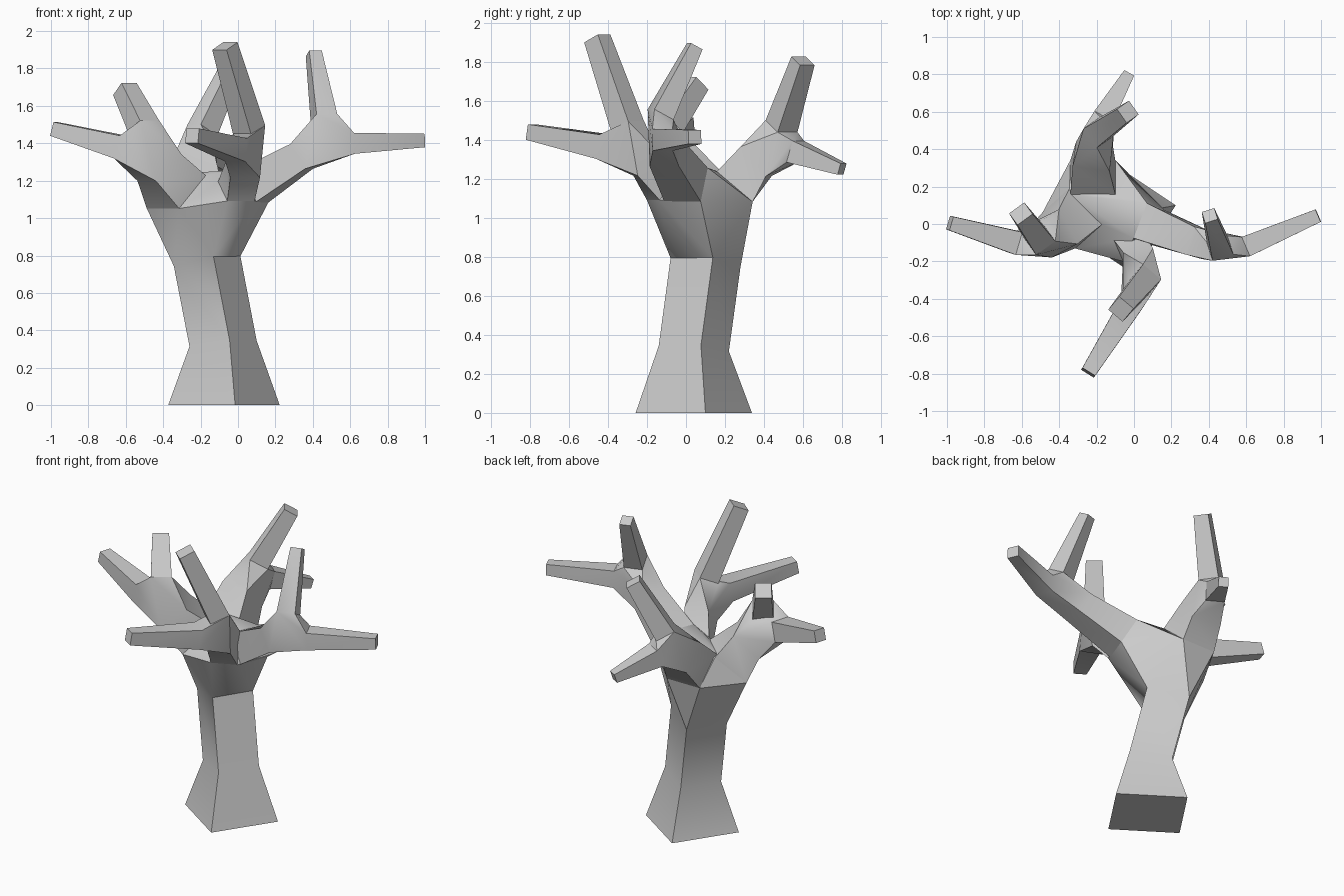
import bpy, bmesh, math
from mathutils import Vector

if "Cube" in bpy.data.objects:
    bpy.data.objects.remove(bpy.data.objects["Cube"])

bm = bmesh.new()
UP = Vector((0, 0, 1))


def ring(c, half, d, ref=UP):
    """Four corners of a square section at c, facing along d."""
    c, d = Vector(c), Vector(d).normalized()
    u = d.cross(Vector(ref)).normalized()
    v = u.cross(d)
    return [bm.verts.new(c + half * (a * u + b * v))
            for a, b in ((-1, -1), (1, -1), (1, 1), (-1, 1))]


def bridge(a, b):
    for i in range(4):
        j = (i + 1) % 4
        bm.faces.new((a[i], a[j], b[j], b[i]))


def joint(rings):
    """Wrap a hull round several sections, leaving each section open."""
    verts = [v for r in rings for v in r]
    res = bmesh.ops.convex_hull(bm, input=verts, use_existing_faces=False)
    hull = {f for f in res["geom"] if isinstance(f, bmesh.types.BMFace)}
    inner = [f for f in hull if any(all(v in r for v in f.verts) for r in rings)]
    bmesh.ops.delete(bm, geom=inner, context='FACES_ONLY')
    for e in [e for e in bm.edges if e.is_wire]:
        bm.edges.remove(e)


def bough(c1, h1, c2, h2, forks):
    """Thick limb that splits into two tapering branches; returns its root section."""
    c1, c2 = Vector(c1), Vector(c2)
    mid = sum((Vector(f[0]) for f in forks), Vector()) / len(forks)
    root = ring(c1, h1, c2 - c1)
    end = ring(c2, h2, mid - c1)
    bridge(root, end)
    starts = []
    for fc, fh, tc, th in forks:
        d = Vector(tc) - Vector(fc)
        start, tip = ring(fc, fh, d), ring(tc, th, d)
        bridge(start, tip)
        bm.faces.new(tip)
        starts.append(start)
    joint([end] + starts)
    return root


# Trunk: flared square base, leaning back and left
side = (0.24, 0.36, 0)
trunk = [ring((-0.075, 0.04, 0), 0.215, (0, 0, 1), side),
         ring((-0.08, 0.04, 0.33), 0.13, (-0.1, 0.06, 1), side),
         ring((-0.165, 0.10, 0.77), 0.13, (-0.17, 0.1, 1), side)]
bm.faces.new(trunk[0])
bridge(trunk[0], trunk[1])
bridge(trunk[1], trunk[2])

# Four boughs, each forking in two
left = bough((-0.33, 0.03, 1.14), 0.13, (-0.42, -0.05, 1.27), 0.105,
             [((-0.63, -0.10, 1.38), 0.063, (-0.985, 0.005, 1.477), 0.038),
              ((-0.50, -0.09, 1.48), 0.063, (-0.605, 0.055, 1.69), 0.05)])
back = bough((-0.22, 0.25, 1.16), 0.12, (-0.22, 0.36, 1.29), 0.10,
             [((-0.19, 0.49, 1.47), 0.062, (-0.033, 0.60, 1.805), 0.045),
              ((-0.17, 0.56, 1.34), 0.058, (-0.03, 0.80, 1.25), 0.03)])
front = bough((-0.01, -0.11, 1.14), 0.08, (0.03, -0.20, 1.27), 0.08,
              [((-0.01, -0.42, 1.365), 0.063, (-0.245, -0.795, 1.44), 0.04),
               ((0.06, -0.30, 1.47), 0.063, (-0.07, -0.455, 1.92), 0.05)])
right = bough((0.08, 0.0, 1.17), 0.10, (0.34, -0.10, 1.33), 0.078,
              [((0.60, -0.12, 1.40), 0.056, (0.985, 0.045, 1.415), 0.036),
               ((0.46, -0.13, 1.53), 0.058, (0.405, 0.045, 1.88), 0.035)])

# Crown where the boughs leave the trunk
joint([trunk[2], left, back, front, right])

bmesh.ops.recalc_face_normals(bm, faces=bm.faces[:])
mesh = bpy.data.meshes.new("bare_tree")
bm.to_mesh(mesh)
bm.free()
tree = bpy.data.objects.new("bare_tree", mesh)
bpy.context.collection.objects.link(tree)
bpy.context.view_layer.objects.active = tree
tree.select_set(True)
bpy.ops.object.shade_smooth_by_angle(angle=math.radians(35))
